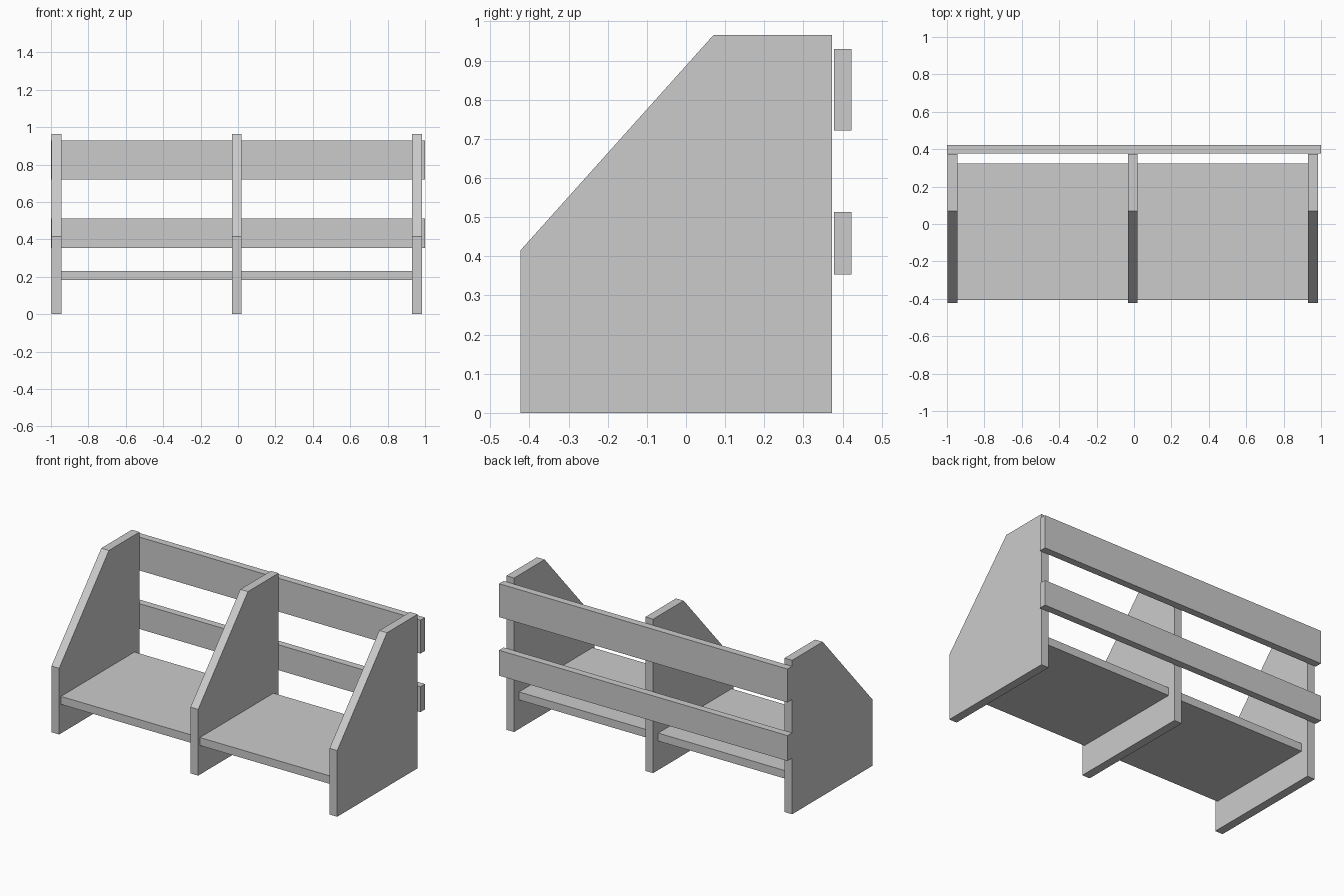
import bpy
import bmesh

cube = bpy.data.objects.get("Cube")
if cube:
    bpy.data.objects.remove(cube, do_unlink=True)

# Single flat grey for the whole unit
grey = bpy.data.materials.new("light_grey")
grey.use_nodes = True
grey.diffuse_color = (0.6, 0.6, 0.6, 1)
grey.node_tree.nodes["Principled BSDF"].inputs["Base Color"].default_value = grey.diffuse_color


def board(name, profile, x0, x1):
    """Extrude a (y, z) profile along x from x0 to x1."""
    bm = bmesh.new()
    face = bm.faces.new([bm.verts.new((x0, y, z)) for y, z in profile])
    extruded = bmesh.ops.extrude_face_region(bm, geom=[face])["geom"]
    verts = [g for g in extruded if isinstance(g, bmesh.types.BMVert)]
    bmesh.ops.translate(bm, verts=verts, vec=(x1 - x0, 0, 0))
    bmesh.ops.recalc_face_normals(bm, faces=bm.faces)
    mesh = bpy.data.meshes.new(name)
    bm.to_mesh(mesh)
    bm.free()
    mesh.materials.append(grey)
    obj = bpy.data.objects.new(name, mesh)
    bpy.context.collection.objects.link(obj)
    return obj


def rect(y0, y1, z0, z1):
    return [(y0, z0), (y1, z0), (y1, z1), (y0, z1)]


# Upright panels with a sloped front edge
THICK = 0.053
panel = [(-0.423, 0), (0.373, 0), (0.373, 0.965), (0.07, 0.965), (-0.423, 0.415)]
starts = {"right_panel": -0.997, "middle_panel": -0.033, "left_panel": 0.931}
for name, x in starts.items():
    board(name, panel, x, x + THICK)

# Shelf boards fitted between the panels
shelf = rect(-0.405, 0.323, 0.182, 0.232)
xs = list(starts.values())
for name, a, b in zip(("right_shelf", "left_shelf"), xs, xs[1:]):
    board(name, shelf, a + THICK, b)

# Back slats running the full width
for name, z0, z1 in (("lower_back_slat", 0.354, 0.513), ("upper_back_slat", 0.721, 0.93)):
    board(name, rect(0.378, 0.423, z0, z1), -1, 1)
